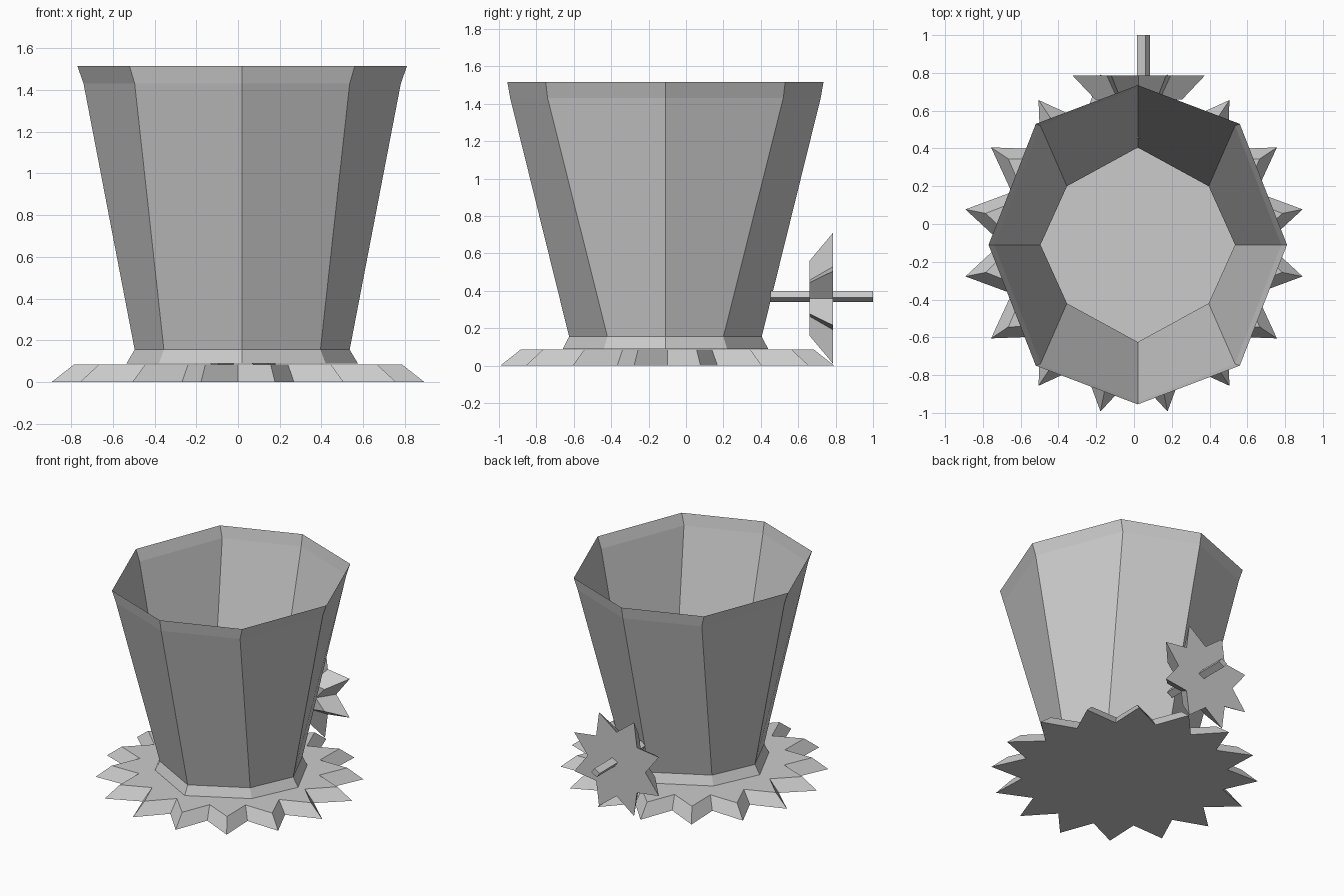
import bpy, bmesh
from math import sin, cos, pi
from mathutils import Matrix

if "Cube" in bpy.data.objects:
    bpy.data.objects.remove(bpy.data.objects["Cube"])

grey = bpy.data.materials.new("plain_grey")
grey.use_nodes = True
colour = (0.6, 0.6, 0.6, 1)
grey.diffuse_color = colour
grey.node_tree.nodes["Principled BSDF"].inputs["Base Color"].default_value = colour


def loft(name, rings, caps=(True, True), matrix=Matrix()):
    """Join equal-length rings of points, optionally capping first and last."""
    bm = bmesh.new()
    loops = [[bm.verts.new(p) for p in ring] for ring in rings]
    for low, high in zip(loops, loops[1:]):
        for i in range(len(low)):
            j = (i + 1) % len(low)
            bm.faces.new((low[i], low[j], high[j], high[i]))
    for loop, cap in zip((loops[0], loops[-1]), caps):
        if cap:
            bm.faces.new(loop)
    bmesh.ops.recalc_face_normals(bm, faces=bm.faces)
    bm.transform(matrix)
    mesh = bpy.data.meshes.new(name)
    bm.to_mesh(mesh)
    bm.free()
    mesh.materials.append(grey)
    obj = bpy.data.objects.new(name, mesh)
    bpy.context.collection.objects.link(obj)
    return obj


def star(points, rx, ry, valley, z):
    """Star outline with its first tip half a step off the x axis."""
    ring = []
    for i in range(points * 2):
        a = pi * i / points
        k = 1 if i % 2 else valley
        ring.append((rx * k * cos(a), ry * k * sin(a), z))
    return ring


def octagon(rx, ry, dx, dy, z):
    return [(rx, 0, z), (dx, dy, z), (0, ry, z), (-dx, dy, z),
            (-rx, 0, z), (-dx, -dy, z), (0, -ry, z), (dx, -dy, z)]


# Spiked foot, tapering upward
loft("base_star",
     [star(16, 0.91, 0.91, 0.77, 0), star(16, 0.80, 0.80, 0.78, 0.085)],
     matrix=Matrix.Translation((0, -0.10, 0)))

# Open eight-sided tub with a flared foot and rim
loft("tub",
     [octagon(0.555, 0.55, 0.40, 0.33, 0.088),
      octagon(0.515, 0.515, 0.375, 0.31, 0.155),
      octagon(0.76, 0.83, 0.515, 0.63, 1.43),
      octagon(0.79, 0.845, 0.54, 0.64, 1.515)],
     caps=(True, False), matrix=Matrix.Translation((0.02, -0.11, 0)))

# Spiked wheel on the back, widening outward
loft("back_wheel",
     [star(8, 0.25, 0.216, 0.63, -0.66), star(8, 0.38, 0.38, 0.63, -0.787)],
     matrix=Matrix.Translation((0.025, 0, 0.36)) @ Matrix.Rotation(pi / 2, 4, "X"))

# Axle: a tilted square bar through the wheel
section = [(0.015, 0.375), (0.04, 0.34), (0.085, 0.365), (0.06, 0.40)]
loft("axle", [[(x, y, z) for x, z in section] for y in (0.452, 1.0)])
